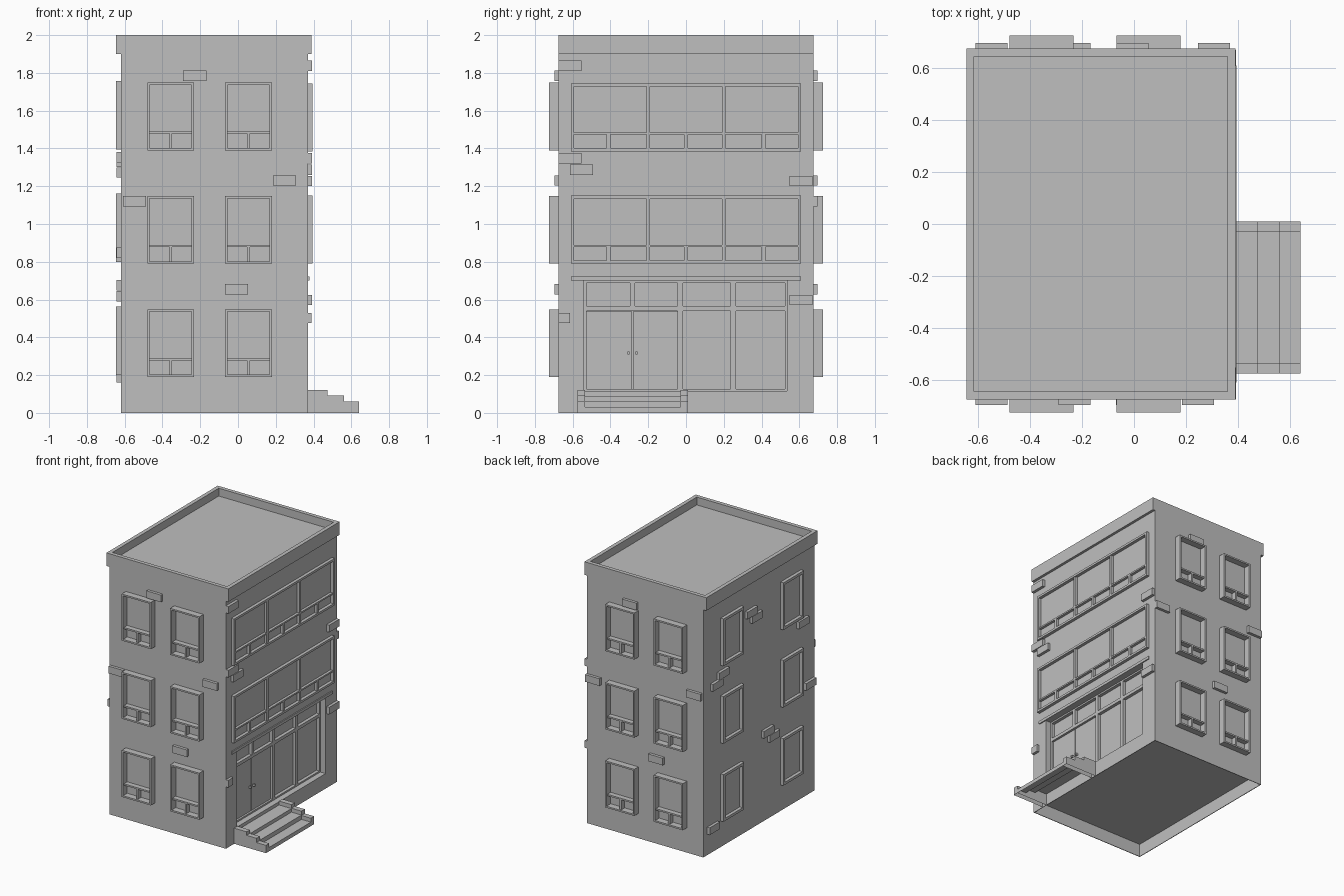
import bpy, bmesh

cube = bpy.data.objects.get("Cube")
if cube:
    bpy.data.objects.remove(cube, do_unlink=True)

grey = bpy.data.materials.new("light grey")
grey.use_nodes = True
grey.diffuse_color = (0.52, 0.52, 0.52, 1)
grey.node_tree.nodes["Principled BSDF"].inputs["Base Color"].default_value = (0.52, 0.52, 0.52, 1)

LEFT, RIGHT, DEEP, EAVES = -0.62, 0.37, 0.675, 1.9


def on_wall(wall, u0, u1, z0, z1, d0, d1):
    """Box limits from a span along a wall and a depth outwards from it."""
    if wall == "front":
        return u0, u1, -DEEP - d1, -DEEP - d0, z0, z1
    if wall == "back":
        return u0, u1, DEEP + d0, DEEP + d1, z0, z1
    if wall == "east":
        return RIGHT + d0, RIGHT + d1, u0, u1, z0, z1
    return LEFT - d1, LEFT - d0, u0, u1, z0, z1


def make(name, boxes):
    """One object out of any number of axis-aligned boxes."""
    bm = bmesh.new()
    for x0, x1, y0, y1, z0, z1 in boxes:
        for v in bmesh.ops.create_cube(bm, size=1)["verts"]:
            v.co.x = x1 if v.co.x > 0 else x0
            v.co.y = y1 if v.co.y > 0 else y0
            v.co.z = z1 if v.co.z > 0 else z0
    return finish(name, bm)


def finish(name, bm):
    bmesh.ops.recalc_face_normals(bm, faces=bm.faces)
    mesh = bpy.data.meshes.new(name)
    bm.to_mesh(mesh)
    bm.free()
    mesh.materials.append(grey)
    obj = bpy.data.objects.new(name, mesh)
    bpy.context.collection.objects.link(obj)
    return obj


def frame(wall, u0, u1, z0, z1, depth, bar, base=0):
    """Four bars around an opening."""
    spans = [(u0, u1, z0, z0 + bar), (u0, u1, z1 - bar, z1),
             (u0, u0 + bar, z0 + bar, z1 - bar), (u1 - bar, u1, z0 + bar, z1 - bar)]
    return [on_wall(wall, *s, base, base + depth) for s in spans]


def prism(name, profile, y0, y1):
    """Side profile in x and z swept along y, open underneath."""
    bm = bmesh.new()
    face = bm.faces.new([bm.verts.new((x, y0, z)) for x, z in profile])
    new = bmesh.ops.extrude_face_region(bm, geom=[face], use_keep_orig=True)["geom"]
    for v in new:
        if isinstance(v, bmesh.types.BMVert):
            v.co.y = y1
    bmesh.ops.recalc_face_normals(bm, faces=bm.faces)
    under = [f for f in bm.faces if all(v.co.z < 0.001 for v in f.verts)]
    bmesh.ops.delete(bm, geom=under, context='FACES')
    return finish(name, bm)


# Main walls with a sunken entrance and a hollow underside
body = make("building_walls", [(LEFT, RIGHT, -DEEP, DEEP, 0, EAVES)])
cutters = [make("entrance_cutter", [(RIGHT - 0.07, RIGHT + 0.1, -0.54, 0.535, 0.115, 0.7)]),
           make("underside_cutter", [(LEFT + 0.005, RIGHT - 0.005, -DEEP + 0.005, DEEP - 0.005, -0.1, 0.1)])]
bpy.context.view_layer.objects.active = body
for cutter in cutters:
    cutter.hide_render = True
    mod = body.modifiers.new("cut", 'BOOLEAN')
    mod.object = cutter
    mod.operation = 'DIFFERENCE'
    mod.solver = 'EXACT'
    bpy.ops.object.modifier_apply(modifier=mod.name)
    bpy.data.objects.remove(cutter, do_unlink=True)

# Roof slab and parapet
x0, x1, rim = LEFT - 0.025, RIGHT + 0.02, 0.03
make("roof_parapet", [
    (x0, x1, -DEEP, DEEP, EAVES, 1.94),
    (x0, x0 + rim, -DEEP, DEEP, 1.94, 2), (x1 - rim, x1, -DEEP, DEEP, 1.94, 2),
    (x0 + rim, x1 - rim, -DEEP, rim - DEEP, 1.94, 2),
    (x0 + rim, x1 - rim, DEEP - rim, DEEP, 1.94, 2)])

# Sash windows on front and back: frame, transom and short mullion
for wall in ("front", "back"):
    for floor, z in enumerate((0.19, 0.79, 1.39)):
        for side, u in (("right", -0.48), ("left", -0.068)):
            w, h, d = 0.247, 0.358, 0.05
            boxes = frame(wall, u, u + w, z, z + h, d, 0.012)
            boxes.append(on_wall(wall, u + 0.012, u + w - 0.012, z + 0.088, z + 0.1, 0, d * 0.8))
            boxes.append(on_wall(wall, u + w / 2 - 0.007, u + w / 2 + 0.007, z + 0.012, z + 0.088, 0, d * 0.8))
            make(f"{wall}_{side}_window_{floor + 1}", boxes)

# Plain windows on the west wall
for floor, z in enumerate((0.2, 0.8, 1.395)):
    for side, u in (("front", -0.51), ("rear", 0.215)):
        make(f"west_{side}_window_{floor + 1}", frame("west", u, u + 0.25, z, z + 0.362, 0.025, 0.02))

# Wide window bands on the entrance side
for floor, z in ((2, 0.79), (3, 1.385)):
    boxes = frame("east", -0.61, 0.61, z, z + 0.36, 0.024, 0.017)
    boxes.append(on_wall("east", -0.593, 0.593, z + 0.088, z + 0.1, 0, 0.02))
    for u in (-0.2, 0.2):
        boxes.append(on_wall("east", u - 0.01, u + 0.01, z + 0.017, z + 0.343, 0, 0.02))
    for u in (-0.41, 0, 0.41):
        boxes.append(on_wall("east", u - 0.01, u + 0.01, z + 0.017, z + 0.088, 0, 0.02))
    make(f"wide_window_{floor}", boxes)

# Entrance bars, ledge, doors and handles
deep = -0.07
boxes = frame("east", -0.54, 0.535, 0.115, 0.7, 0.025, 0.012, deep)
boxes.append(on_wall("east", -0.528, 0.523, 0.54, 0.565, deep, deep + 0.025))
for u, bottom in ((-0.283, 0.565), (-0.03, 0.127), (0.25, 0.127)):
    boxes.append(on_wall("east", u - 0.014, u + 0.014, bottom, 0.69, deep, deep + 0.025))
make("entrance_frame", boxes)
make("entrance_ledge", [on_wall("east", -0.61, 0.61, 0.7, 0.722, 0, 0.008)])
for name, u0, u1, knob in (("front_door", -0.526, -0.286, -0.305), ("rear_door", -0.28, -0.046, -0.262)):
    make(name, [on_wall("east", u0, u1, 0.118, 0.538, deep, deep + 0.01)])
    make(name + "_handle", [on_wall("east", knob - 0.006, knob + 0.006, 0.31, 0.325, deep, deep + 0.03)])


# Entrance steps between two stepped cheeks
def stairs(drop):
    a, b, c = 0.12 - drop, 0.093 - drop, 0.06 - drop
    return [(RIGHT, 0), (RIGHT, a), (0.475, a), (0.475, b), (0.56, b), (0.56, c), (0.64, c), (0.64, 0)]


prism("step_treads", stairs(0.03), -0.535, -0.03)
prism("front_step_cheek", stairs(0), -0.575, -0.535)
prism("rear_step_cheek", stairs(0), -0.03, 0.01)

# Scattered protruding bricks: start along the wall and bottom height
bricks = {
    "front": [(-0.29, 1.757), (0.185, 1.203), (-0.61, 1.093), (-0.07, 0.627)],
    "back": [(-0.067, 1.757), (-0.61, 1.203), (0.247, 1.093), (-0.29, 0.627)],
    "east": [(-0.675, 1.81), (-0.675, 1.32), (-0.615, 1.26), (0.547, 1.2), (0.547, 0.57)],
    "west": [(0.045, 1.64), (-0.015, 1.583), (-0.58, 1.325), (0.465, 1.245), (0.385, 1.302),
             (-0.665, 0.82), (-0.155, 0.648), (-0.225, 0.59), (0.505, 0.16)]}
for wall, spots in bricks.items():
    boxes = [on_wall(wall, u, u + 0.123, z, z + 0.055, 0, 0.022) for u, z in spots]
    if wall == "east":
        boxes.append(on_wall(wall, -0.675, -0.615, 0.475, 0.53, 0, 0.02))
    make(f"{wall}_bricks", boxes)
